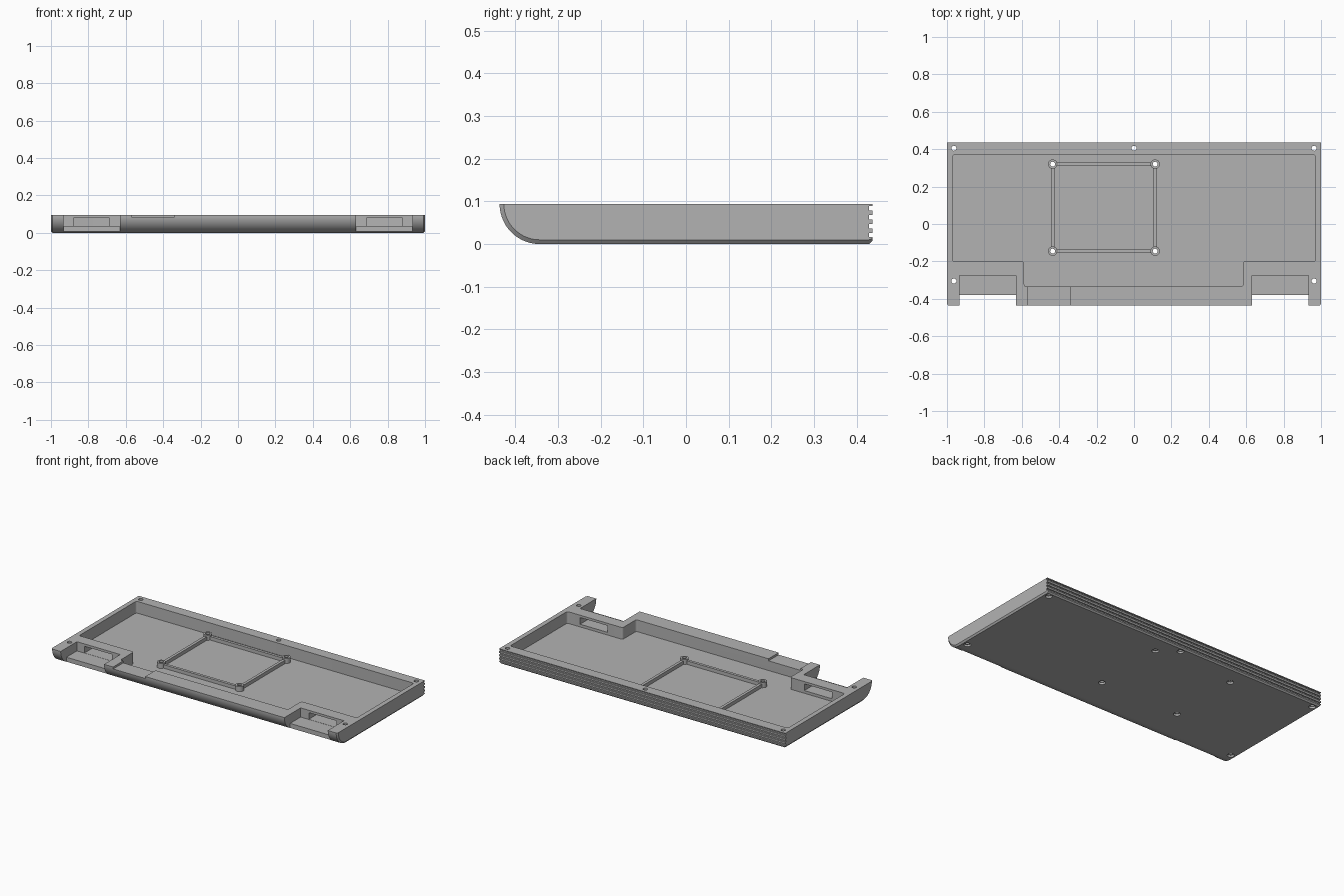
import bpy, bmesh, math

if "Cube" in bpy.data.objects:
    bpy.data.objects.remove(bpy.data.objects["Cube"])

H, YF, YB = 0.094, -0.437, 0.437      # height, front and back
FLOOR, LEDGE = 0.02, 0.036            # tray floor and hinge pocket floor

grey = bpy.data.materials.new("plain_grey")
grey.diffuse_color = (0.45, 0.45, 0.45, 1)
grey.use_nodes = True
grey.node_tree.nodes["Principled BSDF"].inputs["Base Color"].default_value = grey.diffuse_color


def loft(name, rings):
    """Closed solid through rings with equal point counts."""
    bm = bmesh.new()
    vs = [[bm.verts.new(p) for p in r] for r in rings]
    n = len(rings[0])
    for a, b in zip(vs, vs[1:]):
        for i in range(n):
            bm.faces.new((a[i], a[(i + 1) % n], b[(i + 1) % n], b[i]))
    bm.faces.new(vs[0][::-1])
    bm.faces.new(vs[-1])
    bmesh.ops.recalc_face_normals(bm, faces=bm.faces[:])
    me = bpy.data.meshes.new(name)
    bm.to_mesh(me)
    bm.free()
    ob = bpy.data.objects.new(name, me)
    bpy.context.collection.objects.link(ob)
    me.materials.append(grey)
    return ob


def prism(name, outline, z0, z1):
    return loft(name, [[(x, y, z) for x, y in outline] for z in (z0, z1)])


def box(name, x0, x1, y0, y1, z0, z1):
    return prism(name, [(x0, y0), (x1, y0), (x1, y1), (x0, y1)], z0, z1)


def cylinder(name, x, y, r, z0, z1, n=24):
    pts = [(x + r * math.cos(2 * math.pi * i / n), y + r * math.sin(2 * math.pi * i / n))
           for i in range(n)]
    return prism(name, pts, z0, z1)


def rounded(corners, r, n=4):
    """Round each corner of an axis-aligned outline."""
    out = []
    for i, (x, y) in enumerate(corners):
        def step(q):
            d = math.hypot(q[0] - x, q[1] - y)
            return (q[0] - x) / d * r, (q[1] - y) / d * r
        a, b = step(corners[i - 1]), step(corners[(i + 1) % len(corners)])
        for k in range(n + 1):
            t = k / n * math.pi / 2
            u, v = 1 - math.sin(t), 1 - math.cos(t)
            out.append((x + a[0] * u + b[0] * v, y + a[1] * u + b[1] * v))
    return out


def apply_boolean(ob, cutter, op='DIFFERENCE'):
    m = ob.modifiers.new("cut", 'BOOLEAN')
    m.operation, m.solver, m.object = op, 'EXACT', cutter
    bpy.context.view_layer.update()
    me = bpy.data.meshes.new_from_object(
        ob.evaluated_get(bpy.context.evaluated_depsgraph_get()))
    ob.modifiers.clear()
    ob.data = me
    bpy.data.objects.remove(cutter)


def side_profile(x, inset):
    """Round front, flat bottom, grooved back."""
    r = H - inset
    pts = [(YF + H - r * math.cos(t), H - r * math.sin(t))
           for t in (math.pi / 2 * i / 20 for i in range(21))]
    pts += [(YB - 0.008, inset), (YB, inset + 0.003 if inset else 0.008)]
    for z in (0.016, 0.037, 0.058, 0.079):
        pts += [(YB, z), (YB - 0.008, z), (YB - 0.008, z + 0.01), (YB, z + 0.01)]
    pts.append((YB, H))
    return [(x, y, z) for y, z in pts]


# Tray body with chamfered ends
tray = loft("tray_body", [side_profile(-1, 0.01), side_profile(-0.992, 0),
                          side_profile(0.992, 0), side_profile(1, 0.01)])

# Stepped inner cavity
cavity = [(-0.97, 0.37), (-0.97, -0.2), (-0.587, -0.2), (-0.587, -0.335),
          (0.583, -0.335), (0.583, -0.2), (0.97, -0.2), (0.97, 0.37)]
apply_boolean(tray, prism("cavity_cutter", rounded(cavity, 0.012), FLOOR, 0.2))

# Hinge pockets with cable slots, one on each side
for s in (-1, 1):
    x0, x1 = sorted((s * 0.63, s * 0.933))
    apply_boolean(tray, box("pocket_cutter", x0, x1, -0.6, -0.275, LEDGE, 0.2))
    apply_boolean(tray, box("ledge_cutter", x0, x1, -0.6, -0.38, -0.1, 0.15))
    x0, x1 = sorted((s * 0.687, s * 0.88))
    apply_boolean(tray, box("slot_cutter", x0, x1, -0.3, -0.15, LEDGE + 0.001, 0.079))

# Shallow recess in the front lip
apply_boolean(tray, box("lip_cutter", -0.567, -0.342, -0.6, -0.32, 0.081, 0.2))

# Frame rails and posts on the floor
XS, YS = (-0.435, 0.113), (-0.145, 0.32)
frame = box("mount_frame", XS[0] - 0.009, XS[1] + 0.009, YS[0] - 0.009, YS[1] + 0.009,
            FLOOR - 0.002, 0.042)
apply_boolean(frame, box("frame_cutter", XS[0] + 0.009, XS[1] - 0.009,
                         YS[0] + 0.009, YS[1] - 0.009, -0.1, 0.2))
posts = [(x, y) for x in XS for y in YS]
for x, y in posts:
    apply_boolean(frame, cylinder("post", x, y, 0.025, FLOOR - 0.002, 0.052), 'UNION')
for x, y in posts:
    apply_boolean(frame, cylinder("post_hole", x, y, 0.013, -0.1, 0.2))

# Screw holes, wider at the underside
screws = [(-0.963, 0.405), (0, 0.405), (0.963, 0.405), (-0.963, -0.305), (0.963, -0.305)]
for x, y in screws + posts:
    apply_boolean(tray, cylinder("screw_hole", x, y, 0.0135, -0.1, 0.2))
    apply_boolean(tray, cylinder("screw_head_hole", x, y, 0.02, -0.1, 0.012))

# Smooth the curved front and holes, keep edges sharp
for ob in (tray, frame):
    bpy.ops.object.select_all(action='DESELECT')
    ob.select_set(True)
    bpy.context.view_layer.objects.active = ob
    bpy.ops.object.shade_smooth_by_angle(angle=math.radians(30))
